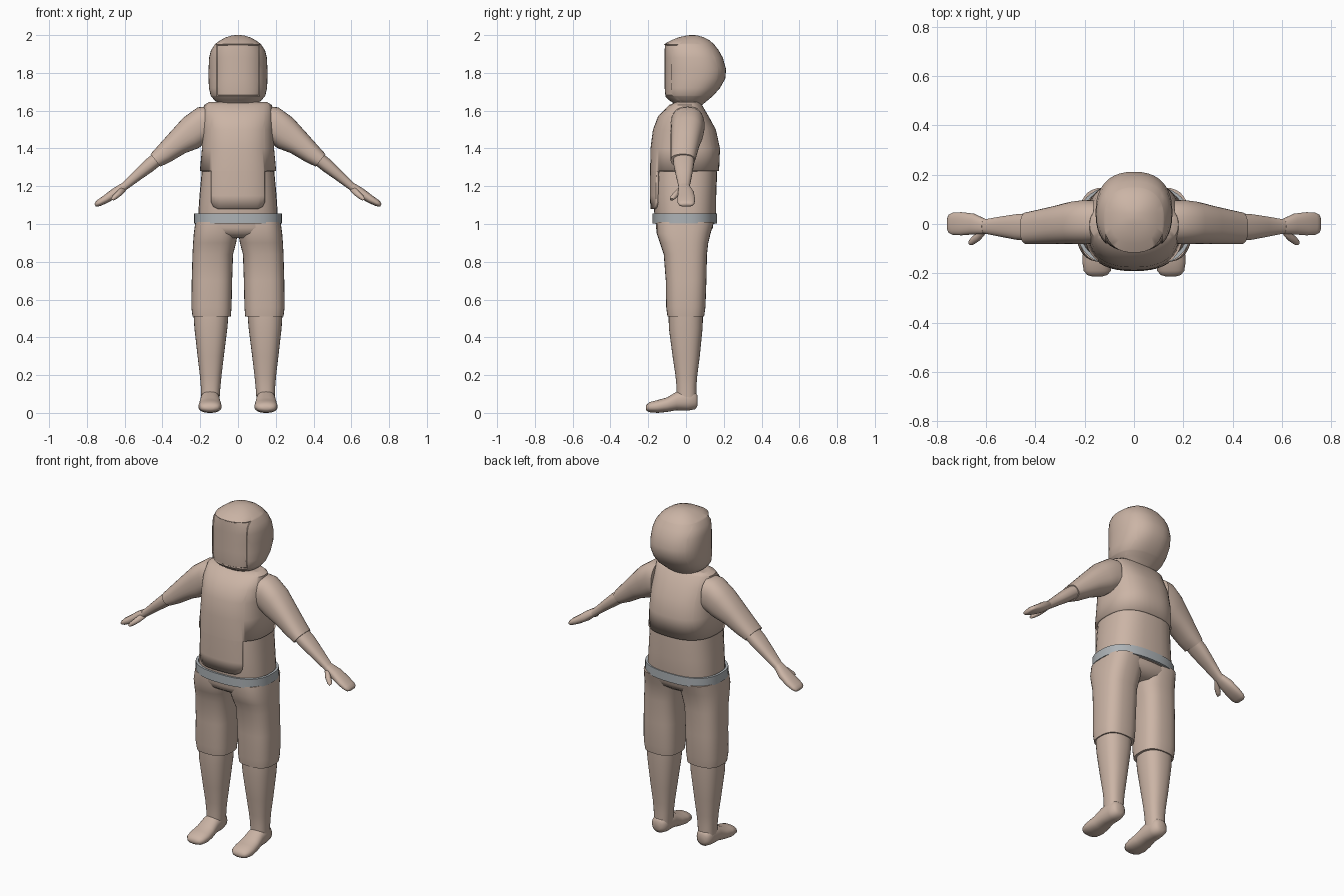
import bpy, bmesh, math
from mathutils import Vector


def material(name, rgb):
    m = bpy.data.materials.new(name)
    m.diffuse_color = (*rgb, 1)
    return m


SUIT = material("warm beige", (0.60, 0.46, 0.38))
GREY = material("belt grey", (0.42, 0.45, 0.47))


def level(z, x0, x1, y0, y1):
    """Horizontal ring as centre and two half-axes."""
    return (Vector(((x0 + x1) / 2, (y0 + y1) / 2, z)),
            Vector(((x1 - x0) / 2, 0, 0)), Vector((0, (y1 - y0) / 2, 0)))


def upright(y, x0, x1, z0, z1):
    """Ring facing the front."""
    return (Vector(((x0 + x1) / 2, y, (z0 + z1) / 2)),
            Vector(((x1 - x0) / 2, 0, 0)), Vector((0, 0, (z1 - z0) / 2)))


def limb(x, y, z, hy, half, tilt):
    """Ring across the arm, leaning outward by tilt degrees."""
    t = math.radians(tilt)
    return (Vector((x, y, z)), Vector((0, hy, 0)),
            Vector((math.sin(t), 0, math.cos(t))) * half)


def loft(name, rings, p=2.4, n=32, caps=True, mirror=False, mat=SUIT, edit=None, angle=42):
    bm = bmesh.new()
    loops = []
    for c, u, v in rings:
        loop = []
        for i in range(n):
            a = 2 * math.pi * i / n
            ca, sa = math.cos(a), math.sin(a)
            loop.append(bm.verts.new(c + u * math.copysign(abs(ca) ** (2 / p), ca)
                                     + v * math.copysign(abs(sa) ** (2 / p), sa)))
        loops.append(loop)
    for a, b in zip(loops, loops[1:]):
        for i in range(n):
            bm.faces.new((a[i], a[(i + 1) % n], b[(i + 1) % n], b[i]))
    if caps:
        bm.faces.new(loops[0])
        bm.faces.new(loops[-1])
    bmesh.ops.recalc_face_normals(bm, faces=bm.faces)
    if edit:
        edit(bm)
    me = bpy.data.meshes.new(name)
    bm.to_mesh(me)
    bm.free()
    ob = bpy.data.objects.new(name, me)
    bpy.context.collection.objects.link(ob)
    me.materials.append(mat)
    bpy.ops.object.select_all(action='DESELECT')
    ob.select_set(True)
    bpy.context.view_layer.objects.active = ob
    bpy.ops.object.shade_smooth_by_angle(angle=math.radians(angle))
    if mirror:
        ob.modifiers.new("Mirror", 'MIRROR')
    return ob


def slice_at(bm, co, no):
    bmesh.ops.bisect_plane(bm, geom=bm.verts[:] + bm.edges[:] + bm.faces[:],
                           plane_co=co, plane_no=no)


def cut_visor(bm):
    for x in (-.115, .115):
        slice_at(bm, (x, 0, 0), (1, 0, 0))
    for z in (1.675, 1.95):
        slice_at(bm, (0, 0, z), (0, 0, 1))
    faces = []
    for f in bm.faces:
        c = f.calc_center_median()
        if c.y < -.03 and abs(c.x) < .115 and 1.675 < c.z < 1.95:
            faces.append(f)
    bmesh.ops.inset_region(bm, faces=faces, thickness=.003, depth=-.005)


def cut_hem(bm):
    # short at the sides and back, a rounded flap down the front
    slice_at(bm, (0, 0, 1.28), (0, 0, 1))
    corners = [(.142, 1.12, 1, 0), (.142, 1.115, 1, -.5), (.127, 1.09, .5, -1)]
    for s in (-1, 1):
        for x, z, nx, nz in corners:
            slice_at(bm, (s * x, 0, z), (s * nx, 0, nz))
    drop = []
    for f in bm.faces:
        c = f.calc_center_median()
        out = any((abs(c.x) - x) * nx + (c.z - z) * nz > 0 for x, z, nx, nz in corners)
        if c.z < 1.28 and (c.y > 0 or out):
            drop.append(f)
    bmesh.ops.delete(bm, geom=drop, context='FACES')


def centred(rows):
    return [level(z, -h, h, a, b) for z, h, a, b in rows]


# Hooded head with a framed face panel
loft("helmet", centred([
    (1.59, .06, -.03, .05), (1.63, .09, -.05, .085), (1.655, .125, -.09, .115),
    (1.68, .145, -.114, .145), (1.72, .154, -.118, .18), (1.77, .156, -.118, .208),
    (1.82, .156, -.118, .212), (1.88, .153, -.118, .195), (1.92, .143, -.118, .173),
    (1.952, .122, -.116, .148), (1.972, .095, -.08, .125), (1.988, .065, -.04, .095),
    (1.997, .035, 0, .065), (2.0, .012, .02, .045)]), p=2.35, n=40, edit=cut_visor)

# Inner torso and the vest over it
loft("torso", centred([
    (1.0, .212, -.16, .15), (1.06, .21, -.168, .16), (1.15, .204, -.172, .16),
    (1.28, .192, -.172, .165), (1.45, .175, -.165, .155), (1.6, .15, -.09, .07)]), p=2.6)
vest = loft("vest", centred([
    (1.648, .05, -.04, .05), (1.645, .155, -.055, .07), (1.63, .18, -.09, .085),
    (1.57, .186, -.148, .12), (1.5, .189, -.175, .158), (1.4, .191, -.188, .18),
    (1.28, .202, -.19, .175), (1.15, .205, -.191, .168), (1.08, .212, -.188, .165)]),
    p=2.5, n=48, caps=False, edit=cut_hem)
solid = vest.modifiers.new("Thickness", 'SOLIDIFY')
solid.thickness = .018
solid.offset = -1

# Belt ring
loft("belt", centred([
    (1.003, .218, -.162, .148), (1.003, .232, -.178, .164), (1.055, .232, -.178, .164),
    (1.055, .218, -.164, .15), (1.003, .218, -.162, .148)]),
    p=2.5, n=48, caps=False, mat=GREY)

# Hips and legs
loft("hips", centred([
    (1.03, .214, -.16, .148), (.98, .228, -.16, .142), (.95, .2, -.15, .125),
    (.925, .1, -.11, .09)]), p=2.6)
loft("trouser_leg", [level(*r) for r in [
    (1.01, .0, .226, -.155, .148), (.95, .002, .234, -.155, .13), (.9, .01, .238, -.138, .118),
    (.84, .026, .241, -.118, .111), (.7, .031, .245, -.107, .108), (.56, .034, .247, -.105, .103),
    (.51, .038, .241, -.098, .096)]], p=2.7, mirror=True)
loft("shin", [level(*r) for r in [
    (.53, .05, .236, -.092, .09), (.45, .056, .231, -.091, .088), (.3, .075, .214, -.071, .073),
    (.2, .087, .202, -.056, .06), (.14, .093, .197, -.05, .055), (.07, .098, .195, -.05, .055)]],
    p=2.4, mirror=True)
loft("foot", [upright(*r) for r in [
    (.062, .125, .172, .04, .09), (.05, .106, .19, .02, .11), (.01, .098, .196, .012, .128),
    (-.05, .096, .2, .014, .112), (-.1, .09, .206, .005, .082), (-.15, .087, .21, 0, .068),
    (-.19, .094, .204, .003, .058), (-.207, .108, .19, .01, .045), (-.213, .13, .17, .02, .033)]],
    p=2.3, mirror=True, angle=60)

# Arms
loft("sleeve", [limb(*r) for r in [
    (.165, .008, 1.525, .088, .098, 0), (.2, .008, 1.518, .09, .1, 8),
    (.25, .005, 1.482, .086, .09, 26), (.32, -.004, 1.43, .077, .068, 36),
    (.39, -.012, 1.372, .069, .054, 37), (.437, -.017, 1.337, .064, .042, 38)]],
    mirror=True)
loft("forearm", [limb(*r) for r in [
    (.41, -.013, 1.358, .056, .036, 38), (.47, -.012, 1.31, .053, .036, 38),
    (.53, -.011, 1.26, .043, .029, 38), (.6, -.01, 1.2, .03, .021, 38),
    (.64, -.004, 1.172, .034, .024, 35)]], mirror=True)
loft("hand", [limb(*r) for r in [
    (.605, -.01, 1.198, .03, .021, 38), (.65, 0, 1.165, .042, .026, 35),
    (.7, .001, 1.132, .047, .022, 32), (.735, .001, 1.112, .045, .018, 30),
    (.75, .001, 1.103, .038, .013, 30), (.756, .001, 1.099, .026, .007, 30)]],
    mirror=True, angle=60)
loft("thumb", [limb(*r) for r in [
    (.605, -.025, 1.188, .012, .016, 45), (.63, -.05, 1.162, .018, .016, 45),
    (.655, -.068, 1.14, .017, .013, 45), (.666, -.075, 1.13, .01, .008, 45)]],
    p=2, n=16, mirror=True, angle=60)
